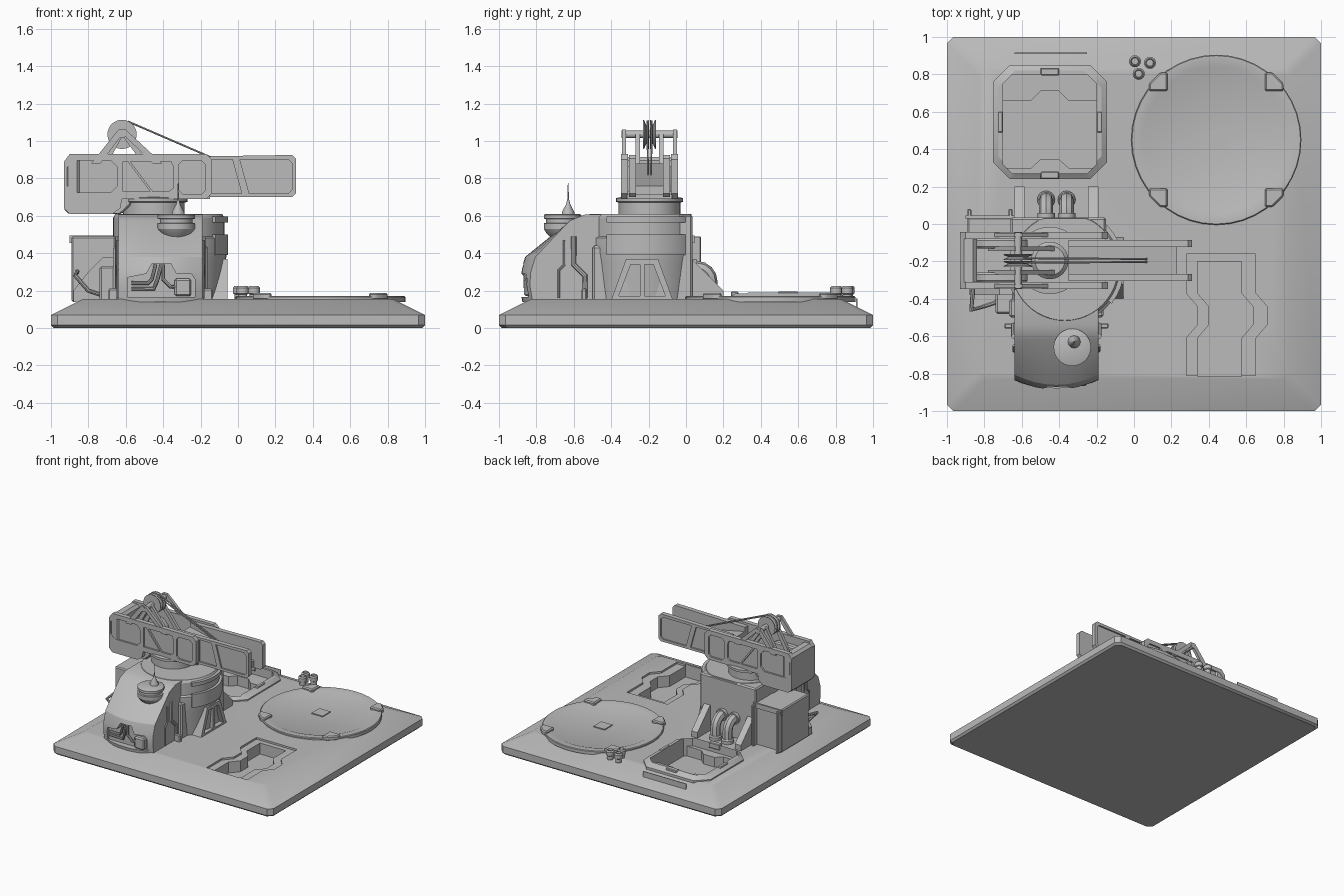
import bpy, bmesh, math
from mathutils import Vector

if "Cube" in bpy.data.objects:
    bpy.data.objects.remove(bpy.data.objects["Cube"])

grey = bpy.data.materials.new("light_grey")
grey.use_nodes = True
grey.diffuse_color = (0.5, 0.5, 0.5, 1)
grey.node_tree.nodes["Principled BSDF"].inputs["Base Color"].default_value = (0.5, 0.5, 0.5, 1)
parts = []


def place(u, v, w, axis):
    return {"x": (w, u, v), "y": (u, w, v), "z": (u, v, w)}[axis]


def loft(name, rings, bevel=0):
    """Skin a stack of equal rings and cap both ends."""
    bm = bmesh.new()
    loops = [[bm.verts.new(p) for p in ring] for ring in rings]
    n = len(loops[0])
    for a, b in zip(loops, loops[1:]):
        for i in range(n):
            bm.faces.new((a[i], a[(i + 1) % n], b[(i + 1) % n], b[i]))
    bm.faces.new(loops[0])
    bm.faces.new(loops[-1])
    bmesh.ops.recalc_face_normals(bm, faces=bm.faces)
    if bevel:
        bmesh.ops.bevel(bm, geom=bm.edges[:], offset=bevel, segments=1, affect="EDGES")
    mesh = bpy.data.meshes.new(name)
    bm.to_mesh(mesh)
    bm.free()
    mesh.materials.append(grey)
    ob = bpy.data.objects.new(name, mesh)
    bpy.context.collection.objects.link(ob)
    parts.append(ob)
    return ob


def prism(name, pts, axis, a, b, bevel=0):
    return loft(name, [[place(u, v, w, axis) for u, v in pts] for w in (a, b)], bevel)


def box(name, x, y, z, bevel=0):
    return prism(name, [(x[0], y[0]), (x[1], y[0]), (x[1], y[1]), (x[0], y[1])], "z", *z, bevel)


def lathe(name, centre, profile, axis="z", n=32):
    """Profile is (radius, position along axis)."""
    angles = [2 * math.pi * i / n for i in range(n)]
    return loft(name, [[place(centre[0] + r * math.cos(t), centre[1] + r * math.sin(t), w, axis)
                        for t in angles] for r, w in profile])


def octagon(cx, cy, hx, hy, c):
    return [(cx + sx * (hx - a), cy + sy * (hy - b)) for sx, sy, a, b in
            ((1, 1, 0, c), (1, 1, c, 0), (-1, 1, c, 0), (-1, 1, 0, c),
             (-1, -1, 0, c), (-1, -1, c, 0), (1, -1, c, 0), (1, -1, 0, c))]


def tube(name, pts, r):
    curve = bpy.data.curves.new(name, "CURVE")
    curve.dimensions = "3D"
    curve.bevel_depth, curve.bevel_resolution, curve.use_fill_caps = r, 2, True
    spline = curve.splines.new("POLY")
    spline.points.add(len(pts) - 1)
    for p, co in zip(spline.points, pts):
        p.co = (*co, 1)
    temp = bpy.data.objects.new(name, curve)
    bpy.context.collection.objects.link(temp)
    mesh = bpy.data.meshes.new_from_object(temp.evaluated_get(bpy.context.evaluated_depsgraph_get()))
    bpy.data.objects.remove(temp)
    mesh.materials.clear()
    mesh.materials.append(grey)
    ob = bpy.data.objects.new(name, mesh)
    bpy.context.collection.objects.link(ob)
    parts.append(ob)


def cut(target, *cutters):
    for c in cutters:
        mod = target.modifiers.new("cut", "BOOLEAN")
        mod.operation, mod.object = "DIFFERENCE", c
        bpy.context.view_layer.objects.active = target
        bpy.ops.object.modifier_apply(modifier=mod.name)
        parts.remove(c)
        bpy.data.objects.remove(c)


# Base slab with a sunken square pit and a zigzag trench
base = loft("base", [[(x, y, z) for x, y in octagon(0, 0, h, h, 0.035)]
                     for h, z in ((0.985, 0), (1, 0.015), (1, 0.07), (0.83, 0.155))])


def zigzag(left, right, top, low, jog):
    side = [(0, top), (0, -0.37), (jog, -0.44), (jog, -0.54), (0, -0.61), (0, low)]
    return [(left + x, y) for x, y in side] + [(right + x, y) for x, y in reversed(side)]


cut(base,
    prism("trench_shoulder", zigzag(0.28, 0.65, -0.16, -0.81, 0.06), "z", 0.14, 0.3),
    prism("trench_hole", zigzag(0.34, 0.575, -0.2, -0.815, 0.06), "z", 0.05, 0.3),
    prism("pit_hole", octagon(-0.45, 0.535, 0.25, 0.265, 0.05), "z", 0.04, 0.3))

# Pit rim, inner ledges and tabs
rim = loft("pit_rim", [[(x, y, z) for x, y in octagon(-0.45, 0.545, 0.305 - i, 0.305 - i, 0.09)]
                       for i, z in ((0, 0.14), (0, 0.165), (0.03, 0.19))])
cut(rim, prism("rim_hole", octagon(-0.45, 0.535, 0.25, 0.265, 0.05), "z", 0.05, 0.3))
for name, edge, lip, mid in (("back", 0.8, 0.66, 0.71), ("front", 0.27, 0.3, 0.345)):
    prism("pit_ledge_" + name, [(-0.7, edge), (-0.7, lip), (-0.55, lip), (-0.5, mid), (-0.4, mid),
                                (-0.35, lip), (-0.2, lip), (-0.2, edge)], "z", 0.03, 0.12)
for y in (0.26, 0.815):
    box("rim_tab", (-0.5, -0.4), (y - 0.02, y + 0.02), (0.15, 0.195), 0.005)
for x in (-0.715, -0.185):
    box("rim_tab_side", (x - 0.015, x + 0.015), (0.49, 0.6), (0.15, 0.195), 0.005)
box("base_strip", (-0.64, -0.25), (0.91, 0.916), (0.1, 0.158))

# Landing pad with four clamps and a centre tile
lathe("landing_pad", (0.44, 0.45), [(0.455, 0.14), (0.455, 0.165), (0.45, 0.17), (0.4, 0.17), (0.385, 0.164)], n=40)
box("pad_tile", (0.39, 0.49), (0.4, 0.5), (0.16, 0.172))
for sx in (-1, 1):
    for sy in (-1, 1):
        corner = [(0.26, 0.26), (0.36, 0.26), (0.36, 0.3), (0.3, 0.36), (0.26, 0.36)]
        prism("pad_clamp", [(0.44 + sx * u, 0.45 + sy * v) for u, v in corner], "z", 0.15, 0.187, 0.008)
for x, y in ((0.005, 0.87), (0.085, 0.862), (0.025, 0.803)):
    lathe("canister", (x, y), [(0.024, 0.15), (0.024, 0.18), (0.032, 0.185), (0.032, 0.215),
                               (0.024, 0.225), (0.02, 0.225), (0.018, 0.205)], n=16)

# Round tower, flat at the back
drum = lathe("tower_drum", (-0.37, -0.23), [(0.285, 0.14), (0.305, 0.36), (0.31, 0.4), (0.31, 0.48),
                                            (0.297, 0.49), (0.297, 0.59), (0.285, 0.61)], n=48)
for v in drum.data.vertices:
    v.co.y = min(v.co.y, 0.03)
box("tower_back", (-0.66, -0.15), (-0.25, 0.035), (0.14, 0.605), 0.01)
arc = [math.radians(-38 + 9 * i) for i in range(11)]
for name, lo, hi in (("upper", 0.565, 0.595), ("lower", 0.39, 0.5)):
    prism("slot_hood_" + name, [(-0.37 + r * math.cos(t), -0.23 + r * math.sin(t))
                                for r, seq in ((0.318, arc), (0.27, arc[::-1])) for t in seq], "z", lo, hi)

# Slanted window frame on the tower's left side
frame = prism("side_frame", [(-0.4, 0.15), (-0.32, 0.37), (-0.15, 0.37), (-0.07, 0.15)], "x", -0.25, -0.055)
cut(frame, *[prism("frame_hole", [(-0.235 + s * u, v) for u, v in
                                  ((0.012, 0.17), (0.012, 0.34), (0.06, 0.34), (0.125, 0.17))], "x", -0.09, 0)
             for s in (-1, 1)])

# Front cabin with a sloped roof and curved nose
rings = []
for i in range(9):
    t = i / 4 - 1
    f = -0.89 + 0.055 * t * t
    rings.append([(-0.415 + 0.225 * t, y, z) for y, z in
                  ((-0.35, 0.14), (f + 0.015, 0.14), (f, 0.23), (f + 0.005, 0.3), (f + 0.03, 0.38),
                   (-0.62, 0.575), (-0.54, 0.607), (-0.35, 0.607))])
cabin = loft("cabin", rings)
cut(cabin, prism("nose_recess", [(-0.59, 0.165), (-0.59, 0.27), (-0.49, 0.29), (-0.46, 0.345), (-0.36, 0.345),
                                 (-0.33, 0.29), (-0.25, 0.29), (-0.23, 0.26), (-0.23, 0.165)], "y", -1, -0.83))
box("nose_machine", (-0.34, -0.25), (-0.865, -0.8), (0.17, 0.265), 0.01)
for k in (0, 0.03):
    tube("nose_pipe", [(-0.57, -0.845, 0.24 - k), (-0.48 + k, -0.85, 0.24 - k), (-0.46 + k, -0.86, 0.26),
                       (-0.44 + k, -0.86, 0.34)], 0.01)
tube("nose_pipe_low", [(-0.4, -0.86, 0.34), (-0.4, -0.86, 0.26), (-0.36, -0.86, 0.22), (-0.34, -0.85, 0.22)], 0.01)
for s in (-1, 1):
    x = -0.415 + s * 0.228
    tube("cabin_side_pipe", [(x, -0.6, 0.49), (x, -0.6, 0.34), (x, -0.54, 0.28), (x, -0.54, 0.16)], 0.014)
    tube("cabin_edge_trim", [(x, -0.68, 0.16), (x, -0.68, 0.31), (x, -0.65, 0.34), (x, -0.65, 0.47)], 0.007)
    box("cabin_stud", sorted((x, x + s * 0.05)), (-0.56, -0.53), (0.15, 0.21), 0.006)
    box("cabin_pillar", sorted((x - s * 0.03, x + s * 0.025)), (-0.5, -0.4), (0.14, 0.44), 0.012)

# Lookout turret and antenna on the cabin roof
lathe("turret", (-0.33, -0.66), [(0.035, 0.46), (0.085, 0.505), (0.1, 0.53), (0.1, 0.56), (0.088, 0.562),
                                 (0.088, 0.582), (0.1, 0.585), (0.1, 0.605), (0.09, 0.61)])
lathe("antenna", (-0.32, -0.63), [(0.035, 0.6), (0.033, 0.62), (0.012, 0.66), (0.004, 0.69), (0.002, 0.775)], n=12)

# Annex and steps on the right side
box("annex", (-0.89, -0.64), (-0.33, 0.035), (0.14, 0.49), 0.008)
box("annex_step", (-0.74, -0.64), (-0.48, -0.32), (0.14, 0.33), 0.01)
prism("annex_brace", [(-0.88, 0.14), (-0.88, 0.2), (-0.8, 0.3), (-0.72, 0.38), (-0.65, 0.38), (-0.65, 0.14)],
      "y", -0.38, -0.32)
tube("annex_hose", [(-0.86, -0.34, 0.3), (-0.87, -0.46, 0.28), (-0.8, -0.44, 0.2), (-0.74, -0.42, 0.18)], 0.012)
box("annex_rail", (-0.9, -0.64), (0.03, 0.045), (0.455, 0.495))
for x in (-0.88, -0.66):
    box("annex_post", (x - 0.01, x + 0.01), (0.03, 0.08), (0.15, 0.49), 0.004)

# Buttresses and bent pipes at the back
for x in (-0.64, -0.245):
    prism("buttress", [(0, 0.14), (0, 0.38), (0.04, 0.36), (0.2, 0.2), (0.2, 0.14)], "x", x, x + 0.055)
for x in (-0.47, -0.36):
    bend = [(x, 0.06 + 0.07 * math.sin(t), 0.25 + 0.07 * math.cos(t)) for t in (0, 0.4, 0.8, 1.2, math.pi / 2)]
    tube("exhaust", [(x, 0, 0.32)] + bend + [(x, 0.13, 0.14)], 0.038)
    lathe("exhaust_collar", (x, 0.13), [(0.047, 0.15), (0.047, 0.18), (0.04, 0.19)], n=20)
    lathe("exhaust_flange", (x, 0.32), [(0.047, 0.02), (0.047, 0.06)], "y", 20)

# Turntable
lathe("turntable", (-0.45, -0.195), [(0.165, 0.6), (0.165, 0.67), (0.18, 0.675), (0.18, 0.695), (0.15, 0.7)])

# Crane: mirrored cheeks, boom plates, weights and struts
MID = -0.195
for s in (-1, 1):
    cheek = prism("crane_cheek", [(-0.93, 0.89), (-0.9, 0.93), (-0.17, 0.93), (-0.14, 0.9), (-0.14, 0.72),
                                  (-0.17, 0.69), (-0.62, 0.69), (-0.63, 0.64), (-0.67, 0.61), (-0.9, 0.61),
                                  (-0.93, 0.64)], "y", MID + s * 0.115, MID + s * 0.152)
    cheek_windows = [octagon(-0.78, 0.81, 0.135, 0.085, 0.035), octagon(-0.245, 0.805, 0.07, 0.09, 0.02),
                     [(-0.615, 0.73), (-0.615, 0.89), (-0.59, 0.89), (-0.47, 0.73)],
                     [(-0.575, 0.89), (-0.36, 0.89), (-0.345, 0.86), (-0.345, 0.75), (-0.37, 0.73), (-0.455, 0.73)]]
    cut(cheek, *[prism("cheek_window", w, "y", MID + s * 0.138, MID + s * 0.3) for w in cheek_windows])
    boom = prism("boom_plate", [(-0.35, 0.7), (-0.35, 0.915), (0.29, 0.925), (0.31, 0.905), (0.31, 0.72),
                                (0.29, 0.7)], "y", MID + s * 0.072, MID + s * 0.11)
    boom_windows = [[(-0.14, 0.72), (-0.14, 0.9), (-0.03, 0.9), (0.02, 0.72)],
                    [(0.01, 0.9), (0.27, 0.9), (0.29, 0.88), (0.29, 0.74), (0.27, 0.72), (0.06, 0.72)]]
    cut(boom, *[prism("boom_window", w, "y", MID + s * 0.098, MID + s * 0.3) for w in boom_windows])
    prism("inner_weight", octagon(-0.71, 0.74, 0.14, 0.13, 0.05), "y", MID + s * 0.065, MID + s * 0.118, 0.01)
    for name, foot in (("rear", -0.76), ("fore", -0.43)):
        prism("strut_" + name, [(foot - 0.025, 0.88), (foot + 0.025, 0.88), (-0.6, 1.06), (-0.64, 1.06)],
              "y", MID + s * 0.125, MID + s * 0.148)
        prism("inner_strut_" + name, [(foot - 0.02, 0.8), (foot + 0.02, 0.8), (-0.605, 1.05), (-0.635, 1.05)],
              "y", MID + s * 0.05, MID + s * 0.075)
    lathe("pulley", (-0.62, 1.035), [(0.078, MID + s * 0.035), (0.075, MID + s * 0.028), (0.05, MID + s * 0.018),
                                     (0.075, MID + s * 0.008), (0.078, MID + s * 0.002)], "y", 28)
    tube("cable", [(-0.59, MID + s * 0.012, 1.105), (0.07, MID + s * 0.008, 0.82)], 0.005)
lathe("pulley_axle", (-0.62, 1.035), [(0.02, MID - 0.15), (0.02, MID + 0.15)], "y", 16)
box("tail_weight", (-0.928, -0.84), (MID - 0.15, MID + 0.15), (0.612, 0.915), 0.02)
box("tail_floor", (-0.87, -0.63), (MID - 0.12, MID + 0.12), (0.613, 0.7))
box("crane_floor", (-0.66, -0.15), (MID - 0.12, MID + 0.12), (0.69, 0.73))
prism("boom_web", [(-0.35, 0.71), (-0.35, 0.88), (0.23, 0.76), (0.23, 0.71)], "y", MID - 0.08, MID + 0.08)
lathe("crane_hub", (-0.45, MID), [(0.1, 0.7), (0.1, 0.8), (0.08, 0.82)], n=24)

# Smooth shading that keeps the edges sharp
bpy.ops.object.select_all(action="DESELECT")
for ob in parts:
    ob.select_set(True)
bpy.context.view_layer.objects.active = base
bpy.ops.object.shade_smooth_by_angle(angle=math.radians(30))
